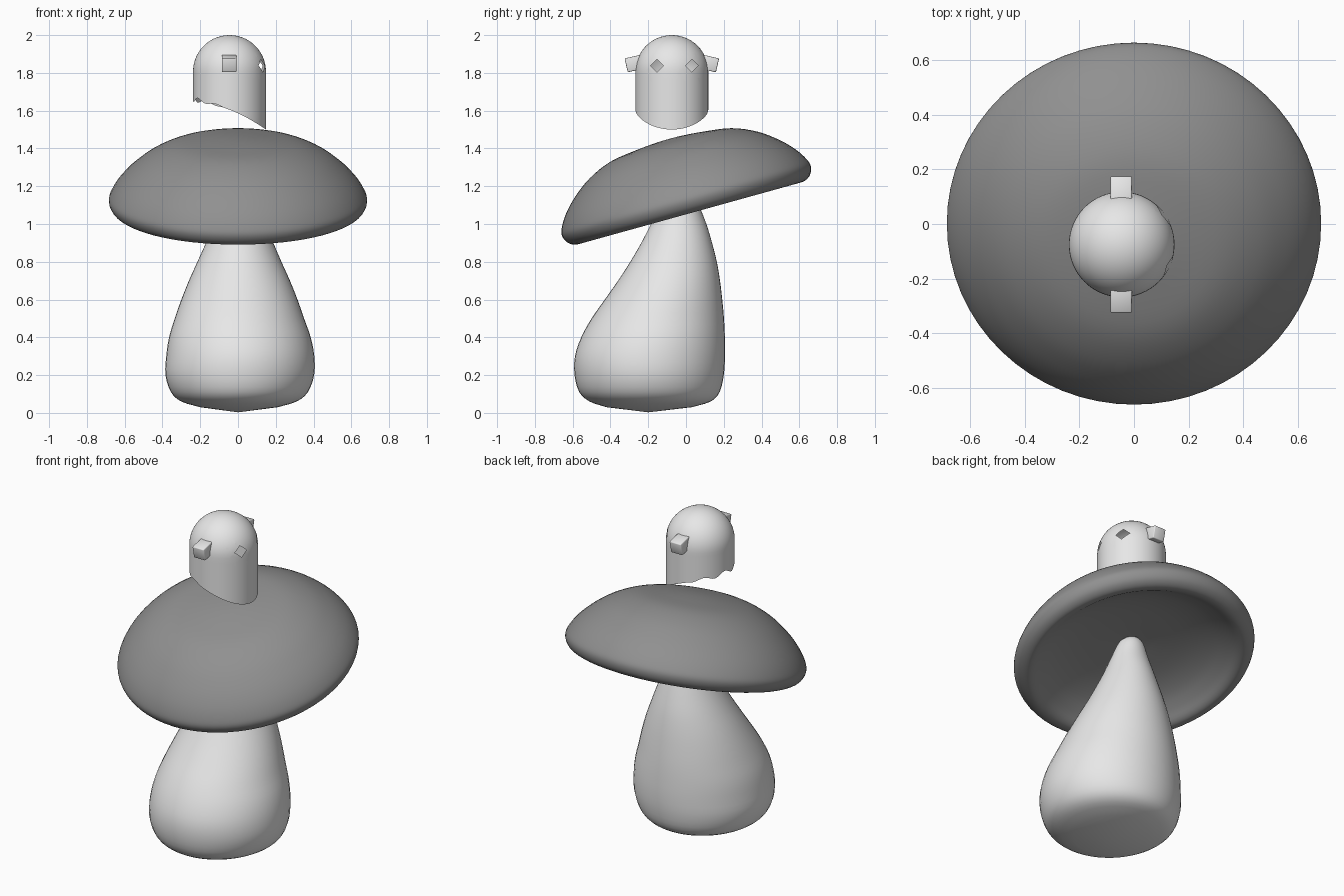
import bpy, bmesh, math
from mathutils import Matrix, Vector

if "Cube" in bpy.data.objects:
    bpy.data.objects.remove(bpy.data.objects["Cube"])


def material(name, grey):
    m = bpy.data.materials.new(name)
    m.diffuse_color = (grey, grey, grey, 1)
    m.use_nodes = True
    m.node_tree.nodes["Principled BSDF"].inputs["Base Color"].default_value = m.diffuse_color
    return m


PALE = material("pale_grey", 0.8)
DARK = material("dark_grey", 0.28)


def finish(bm, name, mat):
    bmesh.ops.recalc_face_normals(bm, faces=bm.faces)
    me = bpy.data.meshes.new(name)
    bm.to_mesh(me)
    bm.free()
    me.materials.append(mat)
    ob = bpy.data.objects.new(name, me)
    bpy.context.collection.objects.link(ob)
    for o in bpy.context.selected_objects:
        o.select_set(False)
    ob.select_set(True)
    bpy.context.view_layer.objects.active = ob
    bpy.ops.object.shade_smooth_by_angle(angle=math.radians(50))
    return ob


def loft(bm, rings, start=None, end=None):
    """Skin a list of point rings, with optional pole points."""
    rows = [[bm.verts.new(p) for p in r] for r in rings]
    n = len(rows[0])
    for a, b in zip(rows, rows[1:]):
        for i in range(n):
            j = (i + 1) % n
            bm.faces.new((a[i], a[j], b[j], b[i]))
    for pole, row in ((start, rows[0]), (end, rows[-1])):
        if pole is not None:
            p = bm.verts.new(pole)
            for i in range(n):
                bm.faces.new((p, row[i], row[(i + 1) % n]))


def ring(cx, cy, z, rx, ry, n=48):
    return [(cx + rx * math.cos(math.tau * i / n),
             cy + ry * math.sin(math.tau * i / n), z) for i in range(n)]


def smooth_profile(pts, steps=4):
    """Catmull-Rom through the given points."""
    v = [Vector(p) for p in pts]
    v = [2 * v[0] - v[1]] + v + [2 * v[-1] - v[-2]]
    out = []
    for a, b, c, d in zip(v, v[1:], v[2:], v[3:]):
        for s in range(steps):
            t = s / steps
            out.append(0.5 * (2 * b + (c - a) * t + (2 * a - 5 * b + 4 * c - d) * t * t
                              + (3 * b - a - 3 * c + d) * t ** 3))
    return out + [v[-2]]


# Stem: z, left, right, front, back
stem_rows = [
    (0.03, -0.20, 0.21, -0.42, 0.03), (0.06, -0.30, 0.31, -0.51, 0.13),
    (0.11, -0.355, 0.37, -0.565, 0.178), (0.2, -0.384, 0.403, -0.59, 0.2),
    (0.3, -0.38, 0.404, -0.588, 0.207), (0.4, -0.365, 0.385, -0.555, 0.206),
    (0.5, -0.335, 0.35, -0.5, 0.201), (0.6, -0.3, 0.315, -0.43, 0.192),
    (0.7, -0.26, 0.275, -0.36, 0.18), (0.8, -0.215, 0.23, -0.295, 0.163),
    (0.9, -0.17, 0.187, -0.237, 0.138), (1.0, -0.13, 0.145, -0.185, 0.108),
    (1.1, -0.1, 0.11, -0.13, 0.07), (1.18, -0.07, 0.08, -0.09, 0.05),
    (1.21, -0.04, 0.05, -0.06, 0.03)]
bm = bmesh.new()
rings = []
for half in smooth_profile([(z, l, r) for z, l, r, f, b in stem_rows], 3):
    rings.append([half[0], half[1], half[2]])
for row, fb in zip(rings, smooth_profile([(f, b) for z, l, r, f, b in stem_rows], 3)):
    row += [fb[0], fb[1]]
loft(bm, [ring((l + r) / 2, (f + b) / 2, z, (r - l) / 2, (b - f) / 2)
          for z, l, r, f, b in rings], (0, -0.2, 0.003), (0, -0.015, 1.22))
finish(bm, "stem", PALE)

# Cap: revolved profile with a hollow underside, tilted up at the back
cap_profile = smooth_profile([
    (0.06, 0.332), (0.17, 0.323), (0.33, 0.3), (0.46, 0.245), (0.56, 0.172),
    (0.63, 0.1), (0.672, 0.035), (0.684, -0.01), (0.665, -0.053),
    (0.625, -0.075), (0.585, -0.068), (0.53, -0.03), (0.44, 0.015),
    (0.3, 0.05), (0.06, 0.075)])
bm = bmesh.new()
loft(bm, [ring(0, 0, v, r, r, 64) for r, v in cap_profile], (0, 0, 0.333), (0, 0, 0.076))
bm.transform(Matrix.Translation((0, 0, 1.13)) @ Matrix.Rotation(math.radians(15.5), 4, 'X'))
finish(bm, "cap", DARK)

# Head shell: open domed tube, its torn rim lowest on the +x face side
HX, HY, R, SPRING, N = -0.045, -0.075, 0.193, 1.807, 64


def rim(a):
    c = math.cos(a)
    z = 1.605 - 0.075 * c + (-0.03 * c * c if c > 0 else -0.02 * c * c)
    return z + 0.014 * max(0, -c) * math.sin(9 * a)


rings = []
for k in range(9):
    t = k / 8
    rings.append([(HX + R * math.cos(a), HY + R * math.sin(a),
                   rim(a) * (1 - t) + SPRING * t)
                  for a in (math.tau * i / N for i in range(N))])
for k in range(1, 14):
    e = math.pi / 2 * k / 14
    rings.append(ring(HX, HY, SPRING + R * math.sin(e),
                      R * math.cos(e), R * math.cos(e), N))
bm = bmesh.new()
loft(bm, rings, None, (HX, HY, SPRING + R))

# Diamond eye holes cut through the face side
EZ, H = 1.838, 0.034
for ey in (-0.153, 0.031):
    for sy in (-1, 1):
        for sz in (-1, 1):
            faces = [f for f in bm.faces if f.calc_center_median().x > HX
                     and abs(f.calc_center_median().y - ey) < 0.06
                     and abs(f.calc_center_median().z - EZ) < 0.06]
            geom = faces + list({e for f in faces for e in f.edges}) \
                + list({v for f in faces for v in f.verts})
            bmesh.ops.bisect_plane(bm, geom=geom, dist=1e-6,
                                   plane_co=(0, ey + sy * H, EZ), plane_no=(0, sy, sz))
    hole = [f for f in bm.faces if f.calc_center_median().x > HX
            and abs(f.calc_center_median().y - ey)
            + abs(f.calc_center_median().z - EZ) < H]
    bmesh.ops.delete(bm, geom=hole, context='FACES')
finish(bm, "head_shell", PALE)

# Ears: small drooping blocks on both sides of the head
for side, name in ((1, "back_ear"), (-1, "front_ear")):
    bm = bmesh.new()
    bmesh.ops.create_cube(bm, size=1)
    bmesh.ops.scale(bm, vec=(0.078, 0.09, 0.075), verts=bm.verts)
    bmesh.ops.bevel(bm, geom=bm.edges[:], offset=0.005, segments=2, affect='EDGES', profile=0.5)
    bm.transform(Matrix.Translation((-0.047, HY + side * 0.198, 1.85))
                 @ Matrix.Rotation(math.radians(-13 * side), 4, 'X'))
    finish(bm, name, PALE)
